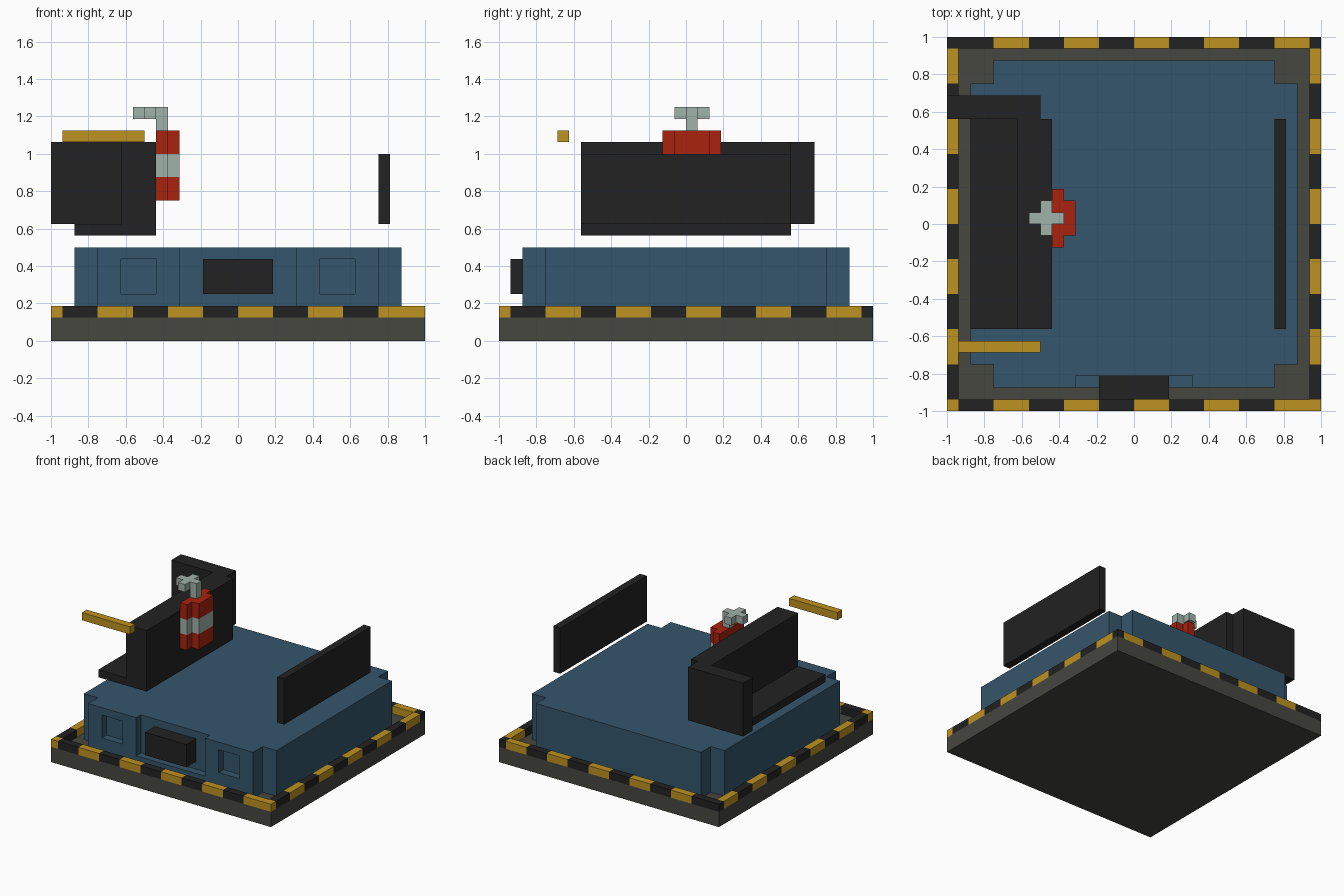
import bpy, bmesh

U = 1 / 16  # all sizes below are whole steps of this unit

if "Cube" in bpy.data.objects:
    bpy.data.objects.remove(bpy.data.objects["Cube"])


def material(name, rgb):
    """Flat material from 0-255 sRGB."""
    lin = [((c / 255 + 0.055) / 1.055) ** 2.4 if c > 10 else c / 255 / 12.92 for c in rgb]
    m = bpy.data.materials.new(name)
    m.use_nodes = True
    m.diffuse_color = (*lin, 1)
    bsdf = next(n for n in m.node_tree.nodes if n.type == 'BSDF_PRINCIPLED')
    bsdf.inputs["Base Color"].default_value = (*lin, 1)
    return m


GREY = material("base grey", (70, 71, 64))
BLUE = material("body blue", (53, 86, 108))
BLACK = material("black", (34, 34, 34))
YELLOW = material("hazard yellow", (190, 146, 33))
RED = material("red", (170, 34, 15))
PALE = material("pale grey", (160, 178, 170))


def finish(name, bm, mats):
    bmesh.ops.recalc_face_normals(bm, faces=bm.faces)
    me = bpy.data.meshes.new(name)
    bm.to_mesh(me)
    bm.free()
    for m in mats:
        me.materials.append(m)
    ob = bpy.data.objects.new(name, me)
    bpy.context.collection.objects.link(ob)
    return ob


def add_prism(bm, outline, z0, z1, index=0):
    """Extrude an xy outline from z0 to z1."""
    face = bm.faces.new([bm.verts.new((x * U, y * U, z0 * U)) for x, y in outline])
    face.material_index = index
    ext = bmesh.ops.extrude_face_region(bm, geom=[face], use_keep_orig=True)["geom"]
    verts = [g for g in ext if isinstance(g, bmesh.types.BMVert)]
    bmesh.ops.translate(bm, verts=verts, vec=(0, 0, (z1 - z0) * U))
    for v in verts:
        for f in v.link_faces:
            f.material_index = index


def rect(x0, x1, y0, y1):
    return [(x0, y0), (x1, y0), (x1, y1), (x0, y1)]


def prism(name, outline, z0, z1, mat):
    bm = bmesh.new()
    add_prism(bm, outline, z0, z1)
    return finish(name, bm, [mat])


def box(name, x0, x1, y0, y1, z0, z1, mat):
    return prism(name, rect(x0, x1, y0, y1), z0, z1, mat)


# Base slab
box("base_slab", -16, 16, -16, 16, 0, 2, GREY)

# Striped rim: alternating blocks on all four sides, plus the corners
bm = bmesh.new()
for i in range(10):
    a, b = -15 + 3 * i, -12 + 3 * i
    for s in (-16, 15):
        add_prism(bm, rect(a, b, s, s + 1), 2, 3, i % 2)
        add_prism(bm, rect(s, s + 1, a, b), 2, 3, i % 2)
for x in (-16, 15):
    for y in (-16, 15):
        add_prism(bm, rect(x, x + 1, y, y + 1), 2, 3, 1 if y < 0 else 0)
finish("hazard_rim", bm, [BLACK, YELLOW])

# Body with notched corners
body = prism("body", [(-12, -14), (12, -14), (12, -12), (14, -12), (14, 12), (12, 12),
                      (12, 14), (-12, 14), (-12, 12), (-14, 12), (-14, -12), (-12, -12)],
             2, 8, BLUE)

# Front recesses: middle bay and two square pockets
for x0, x1, z0, z1 in ((-5, 5, 3, 9), (-10, -7, 4, 7), (7, 10, 4, 7)):
    cutter = box("recess_cutter", x0, x1, -15, -13, z0, z1, BLUE)
    mod = body.modifiers.new("recess", 'BOOLEAN')
    mod.operation, mod.object, mod.solver = 'DIFFERENCE', cutter, 'EXACT'
    bpy.context.view_layer.objects.active = body
    bpy.ops.object.modifier_apply(modifier=mod.name)
    bpy.data.objects.remove(cutter)

box("front_plate", -3, 3, -15, -13, 4, 7, BLACK)

# Bench with a backrest and an end panel
box("bench_seat", -14, -10, -9, 9, 9, 10, BLACK)
box("bench_backrest", -10, -7, -9, 9, 9, 17, BLACK)
box("bench_end_panel", -16, -8, 9, 11, 10, 17, BLACK)

# Upright side panel and hand bar
box("side_panel", 12, 13, -9, 9, 10, 16, BLACK)
box("hand_bar", -15, -8, -11, -10, 17, 18, YELLOW)

# Canister in three bands on the backrest
canister = [(-7, -2), (-6, -2), (-6, -1), (-5, -1), (-5, 2), (-6, 2), (-6, 3), (-7, 3)]
for name, z, mat in (("canister_lower", 12, RED), ("canister_band", 14, PALE),
                     ("canister_upper", 16, RED)):
    prism(name, canister, z, z + 2, mat)

# Canister valve: stem with a cross-shaped handle
box("valve_stem", -7, -6, 0, 1, 18, 19, PALE)
prism("valve_handle", [(-9, 0), (-8, 0), (-8, -1), (-7, -1), (-7, 0), (-6, 0),
                       (-6, 1), (-7, 1), (-7, 2), (-8, 2), (-8, 1), (-9, 1)], 19, 20, PALE)
